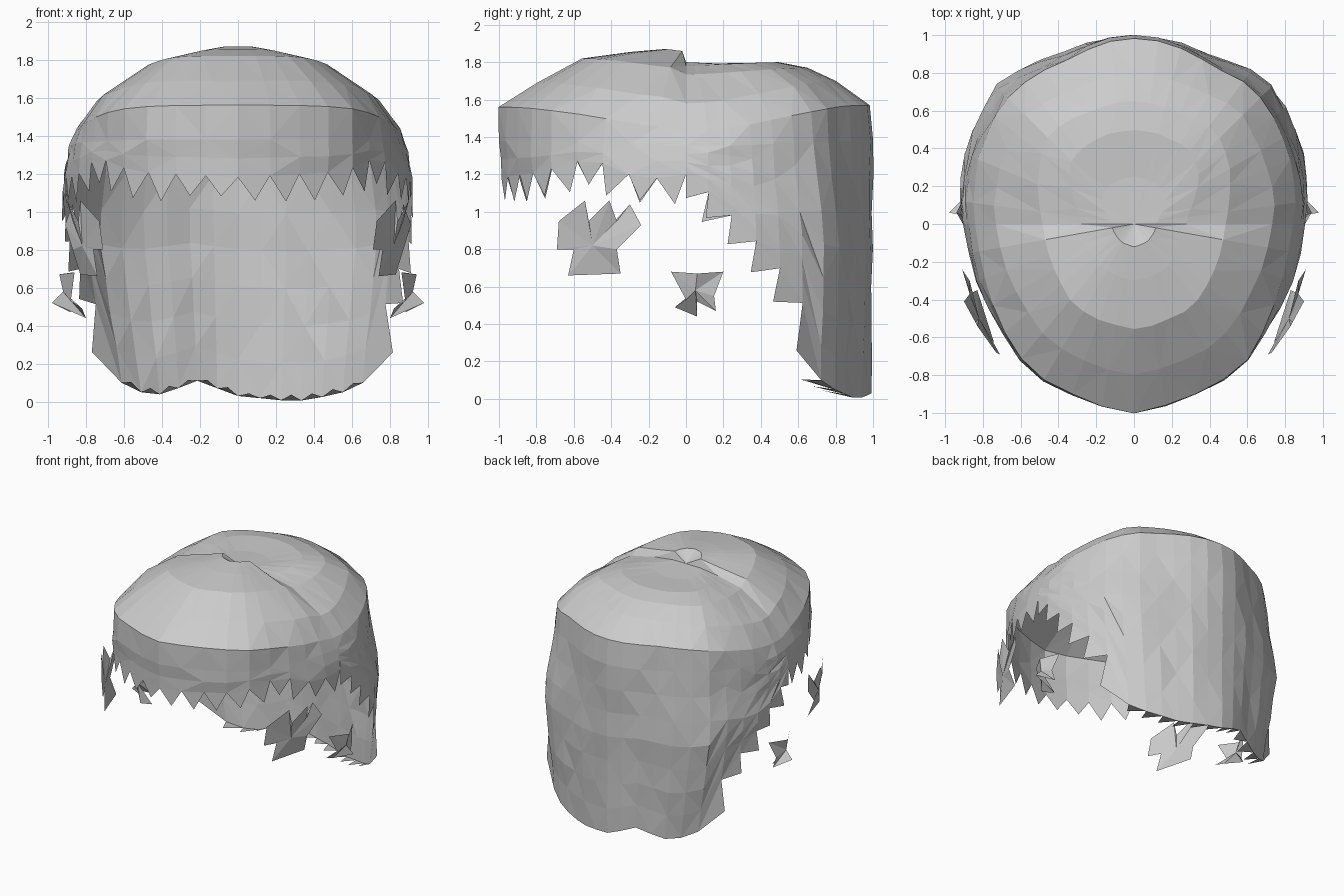
import bpy, bmesh, math, random
from mathutils import Vector

if "Cube" in bpy.data.objects:
    bpy.data.objects.remove(bpy.data.objects["Cube"])

random.seed(4)


def lerp_table(table, v):
    if v <= table[0][0]:
        return table[0][1]
    for (a, p), (b, q) in zip(table, table[1:]):
        if v <= b:
            return p + (q - p) * (v - a) / (b - a)
    return table[-1][1]


# Outline radius and rim height against the angle from the back centre
RADIUS = [(0, 1), (24, .985), (44, 1.045), (66, .985), (90, .915), (103, .9),
          (124, .9), (145, .96), (163, .96), (180, 1)]
RIM_BACK = [(0, .03), (20, .0), (36, .04), (45, .1), (52, .5), (58, .66),
            (72, .93), (82, 1.1), (90, 1.2)]
RIM_FRONT = [(90, 1.2), (100, 1.18), (110, 1.2), (125, 1.29), (145, 1.21), (180, 1.18)]
# Back corners swell and pinch with height
CORNER = [(0, -.02), (.4, .005), (.85, .015), (1.35, -.065), (1.6, -.05), (1.75, 0)]

# Dome profiles: fraction of the radius, height
FRONT = [(0, 1.8), (.12, 1.87), (.3, 1.855), (.56, 1.82), (.8, 1.69), (1, 1.56), (1, 1.38)]
SIDE = [(0, 1.8), (.13, 1.86), (.3, 1.82), (.53, 1.77), (.8, 1.61), (.92, 1.45), (.955, 1.36)]
BACK = [(0, 1.8), (.25, 1.79), (.5, 1.8), (.65, 1.77), (.8, 1.7), (.98, 1.57), (1, 1.38)]
BACK_SIDE = [(0, 1.8), (.13, 1.8), (.3, 1.78), (.53, 1.735), (.8, 1.58), (.92, 1.43), (.955, 1.35)]


def finish(bm, name):
    mesh = bpy.data.meshes.new(name)
    bm.to_mesh(mesh)
    bm.free()
    ob = bpy.data.objects.new(name, mesh)
    bpy.context.collection.objects.link(ob)
    return ob


def place(deg, t, z):
    off = min(abs(deg), 360 - abs(deg))
    r = t * lerp_table(RADIUS, off)
    a = math.radians(deg)
    if off < 90:
        r *= 1 + math.sin(2 * a) ** 2 * lerp_table(CORNER, z)
    x, y = r * math.sin(a), r * math.cos(a)
    taper = max(0, (.95 - z) / .95)
    x *= 1 - taper * (.1 if x > 0 else .17)
    return Vector((x, y, z))


def shell(name, start, end, cols, end_prof, side_prof, edge_prof, rim, wall_rows, tip):
    bm = bmesh.new()
    top = bm.verts.new((0, 0, end_prof[0][1]))
    grid = []
    for i in range(cols + 1):
        deg = start + (end - start) * i / cols
        off = min(abs(deg), 360 - abs(deg))
        w = math.sin(math.radians(off)) ** 4
        side = edge_prof if i in (0, cols) else side_prof
        prof = [(a + (c - a) * w, b + (d - b) * w)
                for (a, b), (c, d) in zip(end_prof, side)]
        t0, z0 = prof[-1]
        z1 = lerp_table(rim, off)
        if -32 < deg < 0:
            z1 += .11 * (1 - abs(deg + 16) / 16)
        pts = prof[1:]
        for k in range(1, wall_rows + 1):
            f = k / wall_rows
            pts.append((t0 + (.99 - t0) * min(1, f * 1.3), z0 + (z1 - z0) * f))
        col = []
        for t, z in pts:
            p = place(deg, t, z)
            j = random.uniform(-.008, .006) if 0 < i < cols else 0
            col.append(bm.verts.new((p.x * (1 + j), p.y * (1 + j), max(p.z, 0))))
        grid.append(col)
    # Faceted skin
    for i, (c, d) in enumerate(zip(grid, grid[1:])):
        bm.faces.new((top, d[0], c[0]))
        for k in range(len(c) - 1):
            a, b, e, f = c[k], d[k], d[k + 1], c[k + 1]
            if (i + k) % 2:
                bm.faces.new((a, b, e))
                bm.faces.new((a, e, f))
            else:
                bm.faces.new((a, b, f))
                bm.faces.new((b, e, f))
    # Jagged tips along the rim
    for c, d in zip(grid, grid[1:]):
        a, b = c[-1], d[-1]
        mid = (a.co + b.co) / 2
        if mid.z < .2:
            out = Vector((0, -1, .2))
        else:
            e = (b.co - a.co).normalized()
            down = Vector((0, 0, -1))
            out = (down - e * down.dot(e)).normalized()
        p = bm.verts.new(mid + out * tip * random.uniform(.7, 1.1))
        bm.faces.new((a, b, p))
    return finish(bm, name)


# Fringe cap with a ridge dropping into the cross parting, and the long back
shell("front_hair", 90, 270, 18, FRONT, SIDE, BACK_SIDE, RIM_FRONT, 2, .14)
shell("back_hair", -90, 90, 24, BACK, BACK_SIDE, BACK_SIDE, RIM_BACK, 7, .14)


# Loose side locks, mirrored left and right
def locks(name, centre, pts):
    bm = bmesh.new()
    for s in (1, -1):
        c = bm.verts.new((s * centre[0], centre[1], centre[2]))
        ring = [bm.verts.new((s * x, y, z)) for x, y, z in pts]
        for a, b in zip(ring, ring[1:] + ring[:1]):
            bm.faces.new((c, a, b) if s > 0 else (c, b, a))
    return finish(bm, name)


locks("temple_locks", (.82, -.5, .82),
      [(.71, -.69, .8), (.73, -.68, .95), (.83, -.54, 1.06), (.84, -.52, .95),
       (.9, -.41, 1.06), (.87, -.37, .95), (.87, -.3, 1.04), (.91, -.24, .93),
       (.87, -.37, .8), (.83, -.35, .67), (.74, -.63, .66), (.76, -.6, .8)])
locks("ear_locks", (.92, .05, .58),
      [(.86, -.08, .68), (.94, .06, .67), (.87, .2, .68), (.9, .15, .55),
       (.88, .16, .47), (.98, .06, .52), (.8, .06, .44), (.82, -.06, .49),
       (.88, 0, .53)])
